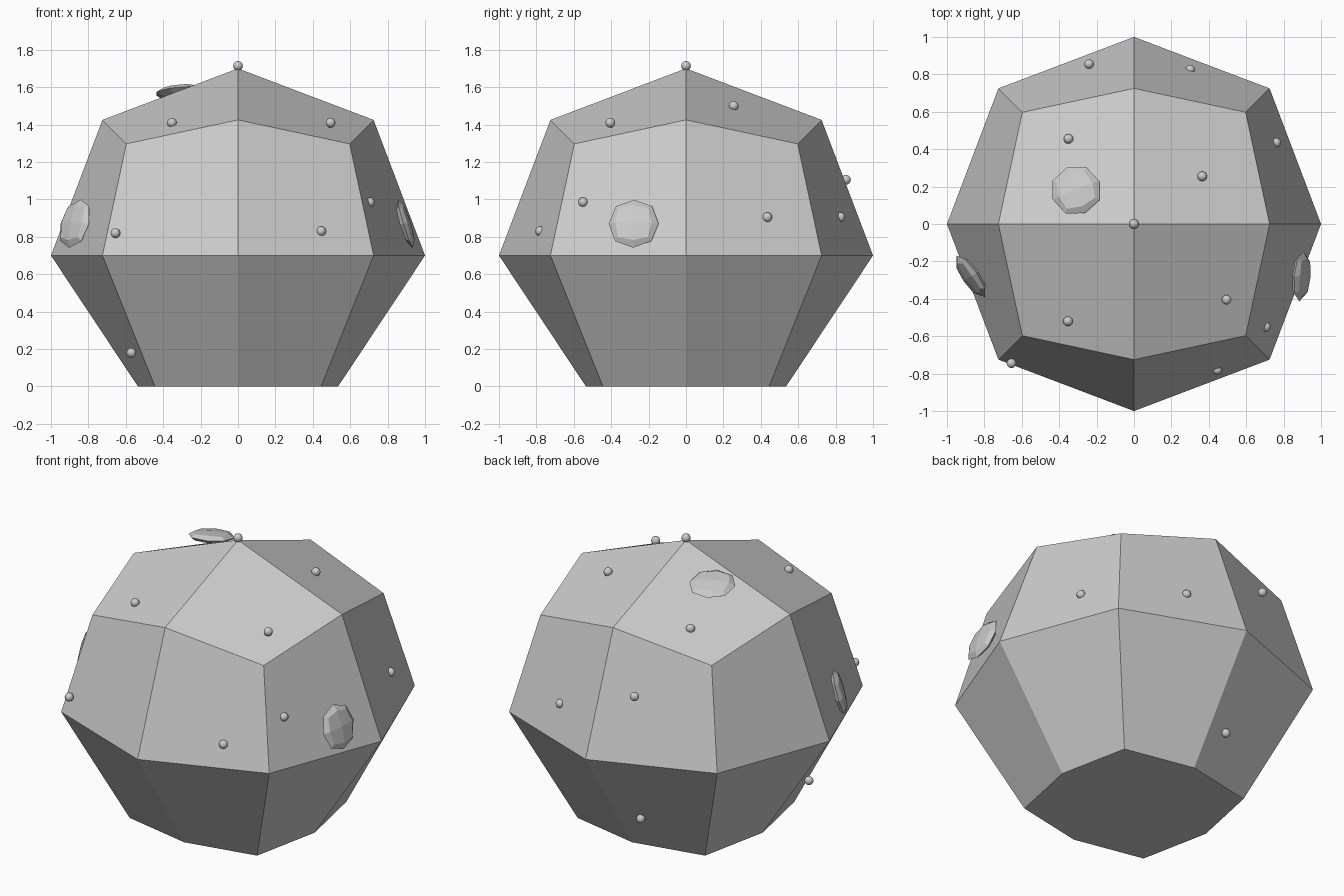
import bpy, bmesh
from mathutils import Vector

if "Cube" in bpy.data.objects:
    bpy.data.objects.remove(bpy.data.objects["Cube"])

AXIS, EDGE, CORNER = 1.0, 0.725, 0.597   # once-subdivided cube pulled to a sphere


def blob(flat_base=False):
    """Low-poly quad ball, radius 1; optionally with a lower half tapering to a flat base."""
    bm = bmesh.new()
    bmesh.ops.create_cube(bm, size=2)
    bmesh.ops.subdivide_edges(bm, edges=bm.edges[:], cuts=1, use_grid_fill=True)
    for v in bm.verts:
        n = sum(abs(c) > 0.5 for c in v.co)
        v.co *= (AXIS, EDGE, CORNER)[n - 1]
    if flat_base:
        low = [v for v in bm.verts if v.co.z < -0.1]
        bmesh.ops.delete(bm, geom=low, context='VERTS')
        rim = [e for e in bm.edges if e.is_boundary]
        new = bmesh.ops.extrude_edge_only(bm, edges=rim)['geom']
        for v in [g for g in new if isinstance(g, bmesh.types.BMVert)]:
            diagonal = abs(v.co.x) > 0.1 and abs(v.co.y) > 0.1
            k = 0.444 / EDGE if diagonal else 0.535
            v.co = (v.co.x * k, v.co.y * k, -0.7)
        bmesh.ops.contextual_create(bm, geom=[e for e in bm.edges if e.is_boundary])
    bmesh.ops.recalc_face_normals(bm, faces=bm.faces[:])
    return bm


def finish(bm, name, loc, normal=(0, 0, 1), scale=(1, 1, 1), smooth=False):
    me = bpy.data.meshes.new(name)
    for f in bm.faces:
        f.smooth = smooth
    bm.to_mesh(me)
    bm.free()
    ob = bpy.data.objects.new(name, me)
    bpy.context.collection.objects.link(ob)
    ob.location, ob.scale = loc, scale
    ob.rotation_euler = Vector(normal).to_track_quat('Z', 'Y').to_euler()
    return ob


# faceted body
finish(blob(True), "body", (0, 0, 0.7))

# flattened scales lying on the surface: (centre, facing direction)
patches = [((0.895, -0.28, 0.87), (0.95, -0.08, 0.29)),
           ((-0.872, -0.28, 0.87), (-0.80, -0.55, 0.27)),
           ((-0.31, 0.18, 1.575), (-0.08, 0.20, 1.0))]
for i, (loc, n) in enumerate(patches):
    finish(blob(), f"patch_{i + 1}", loc, n, (0.134, 0.134, 0.03))

# small round studs scattered over the body
studs = [(0, 0, 1.714), (-0.353, -0.52, 1.41), (0.495, -0.405, 1.41),
         (-0.655, -0.745, 0.82), (0.445, -0.78, 0.83), (-0.57, -0.41, 0.18),
         (0.705, -0.55, 0.985), (0.69, -0.185, 0.36), (0.365, 0.255, 1.50),
         (0.76, 0.435, 0.905), (0.30, 0.825, 0.905), (-0.24, 0.855, 1.105),
         (-0.35, 0.455, 1.41), (-0.14, 0.65, 0.23)]
for i, loc in enumerate(studs):
    bm = bmesh.new()
    bmesh.ops.create_uvsphere(bm, u_segments=12, v_segments=8, radius=0.026)
    finish(bm, f"stud_{i + 1}", loc, smooth=True)
